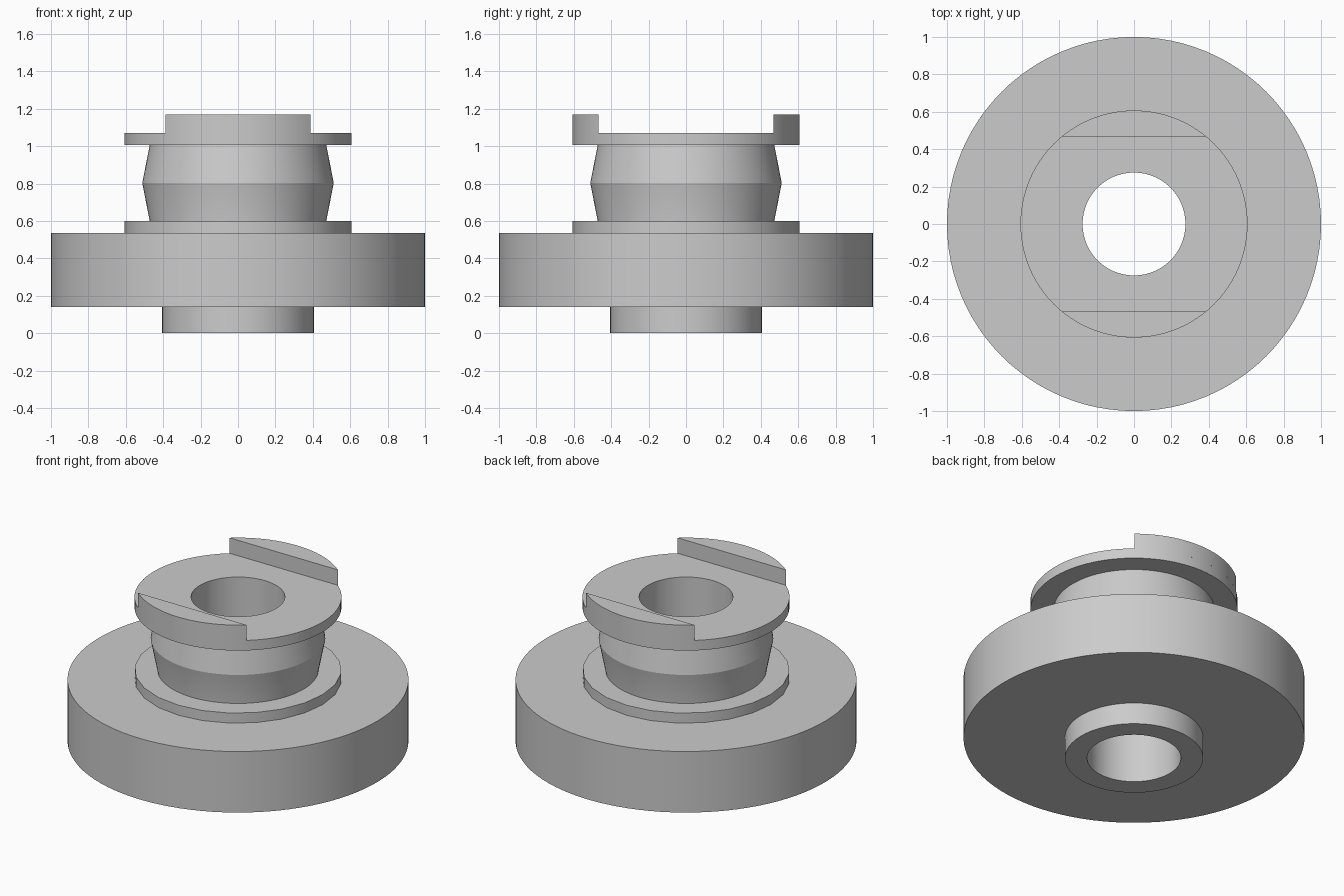
import bpy, bmesh, math

if "Cube" in bpy.data.objects:
    bpy.data.objects.remove(bpy.data.objects["Cube"])

BORE = 0.275
HEAD_R = 0.607
SLOT_Y = 0.467

metal = bpy.data.materials.new("grey_metal")
metal.diffuse_color = (0.6, 0.6, 0.6, 1)
metal.use_nodes = True
metal.node_tree.nodes["Principled BSDF"].inputs["Base Color"].default_value = metal.diffuse_color


def finish(name, bm):
    bmesh.ops.recalc_face_normals(bm, faces=bm.faces)
    mesh = bpy.data.meshes.new(name)
    bm.to_mesh(mesh)
    bm.free()
    mesh.materials.append(metal)
    ob = bpy.data.objects.new(name, mesh)
    bpy.context.collection.objects.link(ob)
    bpy.ops.object.select_all(action='DESELECT')
    ob.select_set(True)
    bpy.context.view_layer.objects.active = ob
    bpy.ops.object.shade_smooth_by_angle(angle=math.radians(20))
    return ob


def lathe(name, profile, sides, closed=False):
    """Revolve an (r, z) profile around the z axis."""
    bm = bmesh.new()
    rings = [[bm.verts.new((r * math.cos(2 * math.pi * i / sides),
                            r * math.sin(2 * math.pi * i / sides), z))
              for i in range(sides)] for r, z in profile]
    pairs = list(zip(rings, rings[1:]))
    if closed:
        pairs.append((rings[-1], rings[0]))
    for a, b in pairs:
        for i in range(sides):
            j = (i + 1) % sides
            bm.faces.new((a[i], a[j], b[j], b[i]))
    return finish(name, bm)


# Main turned body: lower boss, wide flange, bulged neck, head and bore
lathe("turned_body", [
    (BORE, 0), (0.405, 0), (0.405, 0.14), (1, 0.14), (1, 0.535),
    (0.472, 0.535), (0.472, 0.60), (0.512, 0.803), (0.472, 1.005),
    (HEAD_R, 1.005), (HEAD_R, 1.07), (BORE, 1.07)], 96, closed=True)

# Coarser collar ring sitting on the flange
lathe("collar", [(HEAD_R, 0.535), (HEAD_R, 0.60), (0.46, 0.60)], 24)

# Two raised drive lugs either side of the slot
for name, side in (("front_lug", -1), ("back_lug", 1)):
    bm = bmesh.new()
    start = math.asin(SLOT_Y / HEAD_R)
    n = 28
    angles = [start + (math.pi - 2 * start) * i / n for i in range(n + 1)]
    low, high = [[bm.verts.new((HEAD_R * math.cos(a),
                                side * HEAD_R * math.sin(a), z))
                  for a in angles] for z in (1.07, 1.17)]
    bm.faces.new(high)
    for i in range(n + 1):
        j = (i + 1) % (n + 1)
        bm.faces.new((low[i], low[j], high[j], high[i]))
    finish(name, bm)
